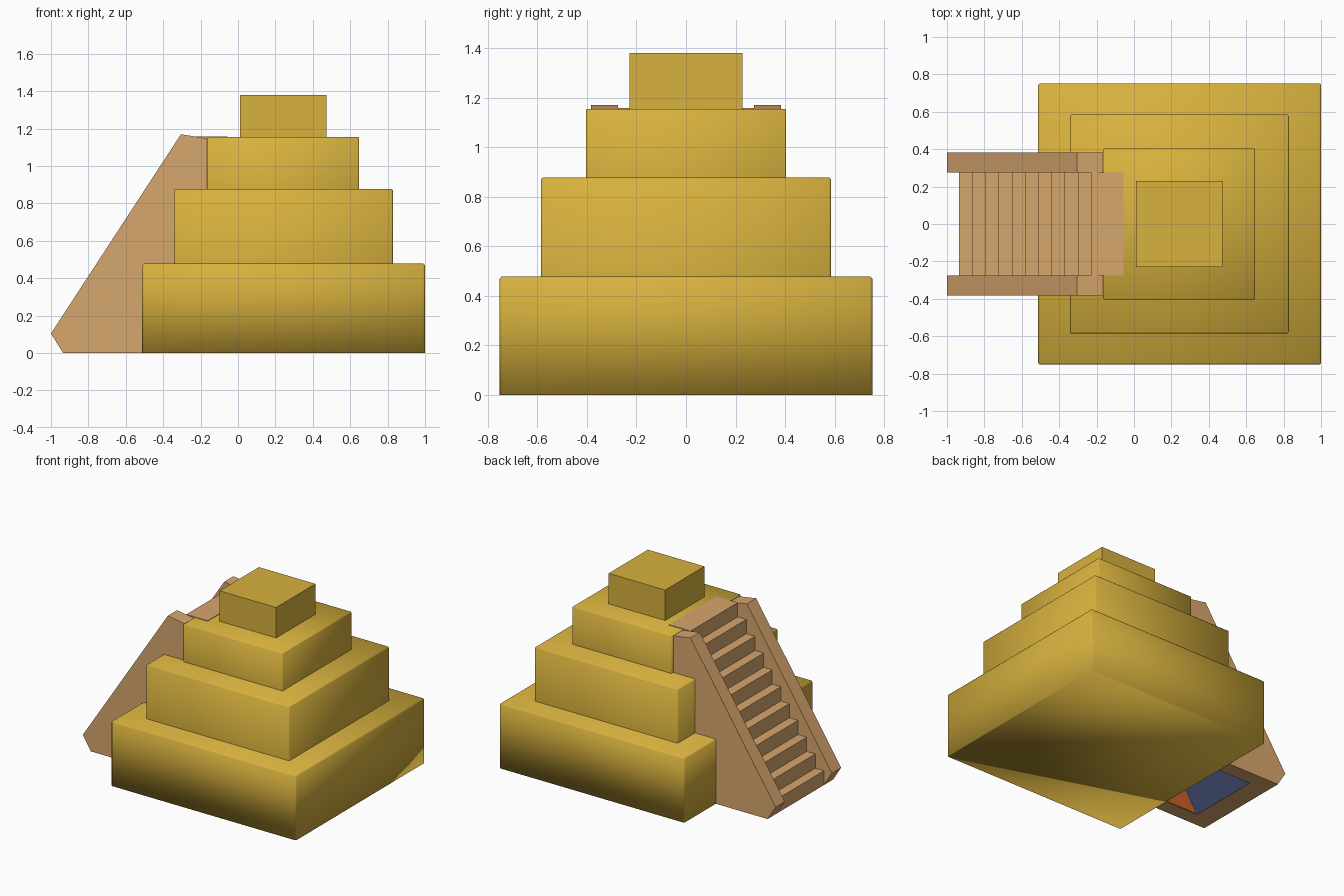
import bpy, bmesh

if "Cube" in bpy.data.objects:
    bpy.data.objects.remove(bpy.data.objects["Cube"])


def mat(name, col):
    m = bpy.data.materials.new(name)
    m.diffuse_color = (*col, 1)
    m.use_nodes = True
    m.node_tree.nodes["Principled BSDF"].inputs["Base Color"].default_value = m.diffuse_color
    return m


GOLD = mat("gold stone", (0.68, 0.44, 0.048))
TAN = mat("tan stone", (0.68, 0.385, 0.155))
BLUE = mat("dark blue", (0.06, 0.08, 0.19))
ORANGE = mat("burnt orange", (0.60, 0.12, 0.02))


def finish(bm, name, mats, smooth=False):
    bmesh.ops.recalc_face_normals(bm, faces=bm.faces)
    me = bpy.data.meshes.new(name)
    for f in bm.faces:
        f.smooth = smooth
    bm.to_mesh(me)
    bm.free()
    for m in mats:
        me.materials.append(m)
    ob = bpy.data.objects.new(name, me)
    bpy.context.collection.objects.link(ob)
    return ob


def block(name, x0, x1, hy, z0, z1, bevel=0.0, keep_bottom=True):
    bm = bmesh.new()
    bmesh.ops.create_cube(bm, size=1)
    for v in bm.verts:
        v.co = ((x0 + x1) / 2 + v.co.x * (x1 - x0), v.co.y * 2 * hy,
                (z0 + z1) / 2 + v.co.z * (z1 - z0))
    if bevel:
        edges = [e for e in bm.edges if max(v.co.z for v in e.verts) > z0 + 1e-4]
        bmesh.ops.bevel(bm, geom=edges, offset=bevel, segments=1, affect='EDGES')
    if not keep_bottom:
        low = [f for f in bm.faces if all(v.co.z < z0 + 1e-4 for v in f.verts)]
        bmesh.ops.delete(bm, geom=low, context='FACES_ONLY')
    return finish(bm, name, [GOLD], smooth=bevel > 0)


def extrude_profile(name, pts, y0, y1, mats):
    bm = bmesh.new()
    a = [bm.verts.new((x, y0, z)) for x, z in pts]
    b = [bm.verts.new((x, y1, z)) for x, z in pts]
    bm.faces.new(a)
    bm.faces.new(b[::-1])
    n = len(pts)
    for i in range(n):
        bm.faces.new((a[i], b[i], b[(i + 1) % n], a[(i + 1) % n]))
    return finish(bm, name, mats)


# Stepped body with softened edges, and a sharp block on top
block("lower_tier", -0.512, 1.0, 0.752, 0, 0.478, 0.009)
block("middle_tier", -0.342, 0.828, 0.585, 0.47, 0.877, 0.007, False)
block("upper_tier", -0.165, 0.647, 0.404, 0.87, 1.155, 0.005, False)
block("top_block", 0.01, 0.472, 0.229, 1.15, 1.38)

# Sloping side walls of the staircase
wall = [(-1.0, 0.105), (-0.305, 1.17), (-0.165, 1.147), (-0.165, 0.86),
        (-0.5, 0.0), (-0.935, 0.0)]
for side, name in ((1, "stair_wall_back"), (-1, "stair_wall_front")):
    extrude_profile(name, wall, side * 0.275, side * 0.383, [TAN])

# Flight of ten steps ending in a landing on the upper tier
run, rise = 0.0705, 1.159 / 11
steps = []
for i in range(11):
    x = -0.935 + i * run
    steps += [(x, i * rise), (x, (i + 1) * rise)]
steps += [(-0.055, 1.159), (-0.055, 1.12), (-0.78, 0.0)]
stairs = extrude_profile("stair_flight", steps, -0.275, 0.275, [TAN, BLUE])
# Dark hidden underside of the flight
for p in stairs.data.polygons:
    if p.normal.z < -0.1 and p.normal.x > 0.1:
        p.material_index = 1

# Orange lining on the inner wall below the flight
extrude_profile("inner_lining", [(-0.77, 0.002), (-0.5, 0.002), (-0.5, 0.40)],
                -0.275, -0.270, [ORANGE])
